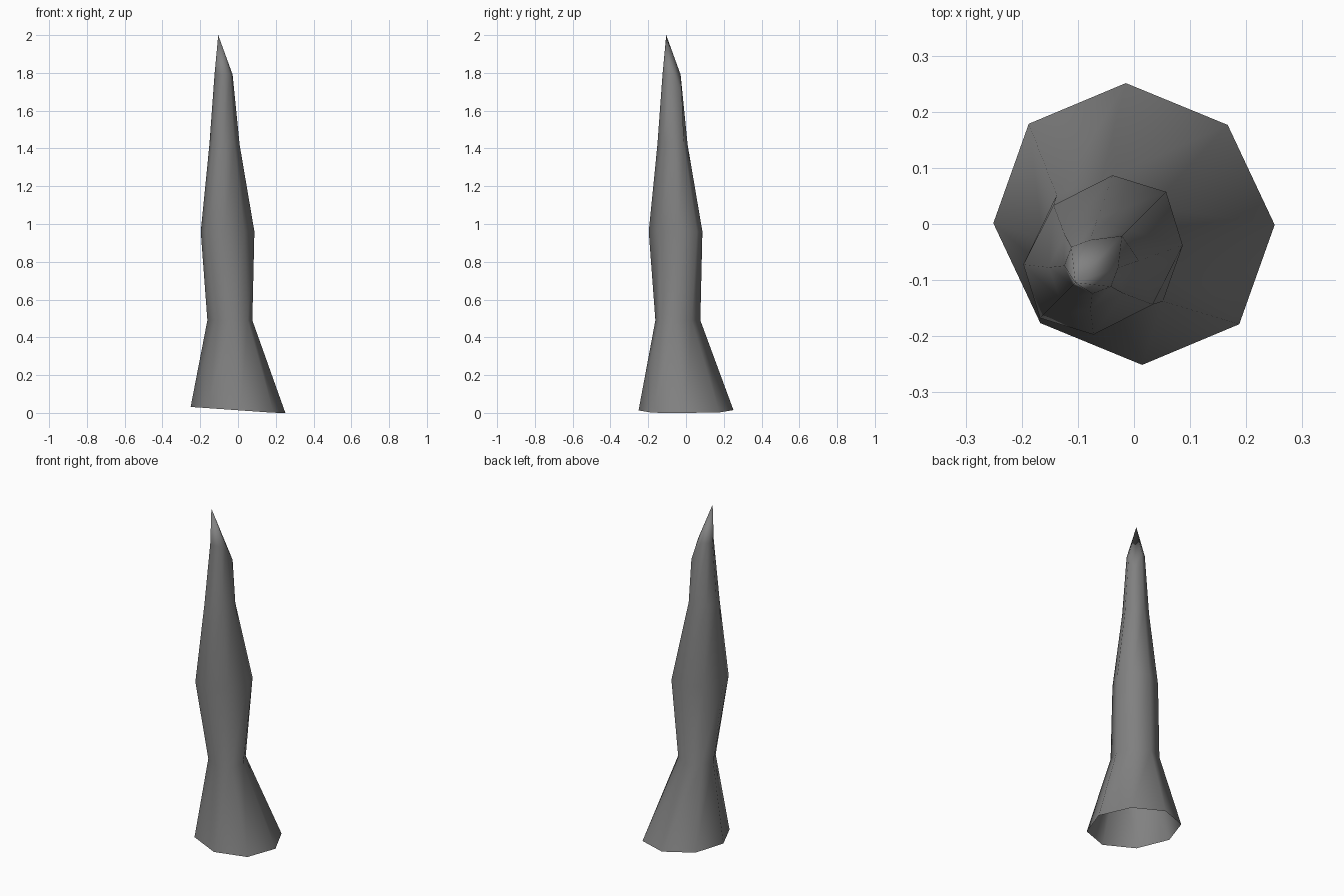
import bpy, bmesh, math
from mathutils import Vector, Matrix

cube = bpy.data.objects.get("Cube")
if cube:
    bpy.data.objects.remove(cube, do_unlink=True)

SIDES = 8
# The spire leans along a diagonal, so its rings are laid out on turned axes
DIAGONAL = Matrix.Rotation(math.radians(45), 3, 'Z')


def flat_material(name, colour):
    mat = bpy.data.materials.new(name)
    mat.use_nodes = True
    mat.diffuse_color = colour
    mat.node_tree.nodes["Principled BSDF"].inputs["Base Color"].default_value = colour
    return mat


def add_ring(bm, height, lean, along, across, twist=0):
    """Eight-sided oval ring, shifted along the lean direction."""
    ring = []
    for k in range(SIDES):
        angle = math.tau * k / SIDES + math.radians(twist)
        point = Vector((lean + along * math.cos(angle), across * math.sin(angle), height))
        ring.append(bm.verts.new(DIAGONAL @ point))
    return ring


def bridge(bm, lower, upper):
    for k in range(SIDES):
        n = (k + 1) % SIDES
        bm.faces.new((lower[k], lower[n], upper[n], upper[k]))


bm = bmesh.new()

# Flared foot, waist, belly, neck and shoulder: height, lean, half widths, twist
profile = [
    (0.014, 0.0, 0.243, 0.259, 1.5),
    (0.49, -0.061, 0.104, 0.134, 0),
    (0.96, -0.078, 0.159, 0.125, 0),
    (1.42, -0.101, 0.086, 0.074, 0),
    (1.79, -0.108, 0.046, 0.05, 0),
]
rings = [add_ring(bm, *row) for row in profile]

# Uneven foot, slightly raised on one side
for vert in rings[0]:
    vert.co.z = max(0, vert.co.z - 0.07 * vert.co.x)

# One shoulder corner sags outward
rings[-1][0].co = DIAGONAL @ Vector((-0.03, 0, 1.68))

for lower, upper in zip(rings, rings[1:]):
    bridge(bm, lower, upper)

# Pointed tip
tip = bm.verts.new(DIAGONAL @ Vector((-0.148, 0, 2)))
for k in range(SIDES):
    bm.faces.new((rings[-1][k], rings[-1][(k + 1) % SIDES], tip))

for face in bm.faces:
    face.smooth = True

mesh = bpy.data.meshes.new("rock_spire")
bm.to_mesh(mesh)
bm.free()
mesh.materials.append(flat_material("stone grey", (0.22, 0.22, 0.22, 1)))
spire = bpy.data.objects.new("rock_spire", mesh)
bpy.context.collection.objects.link(spire)
